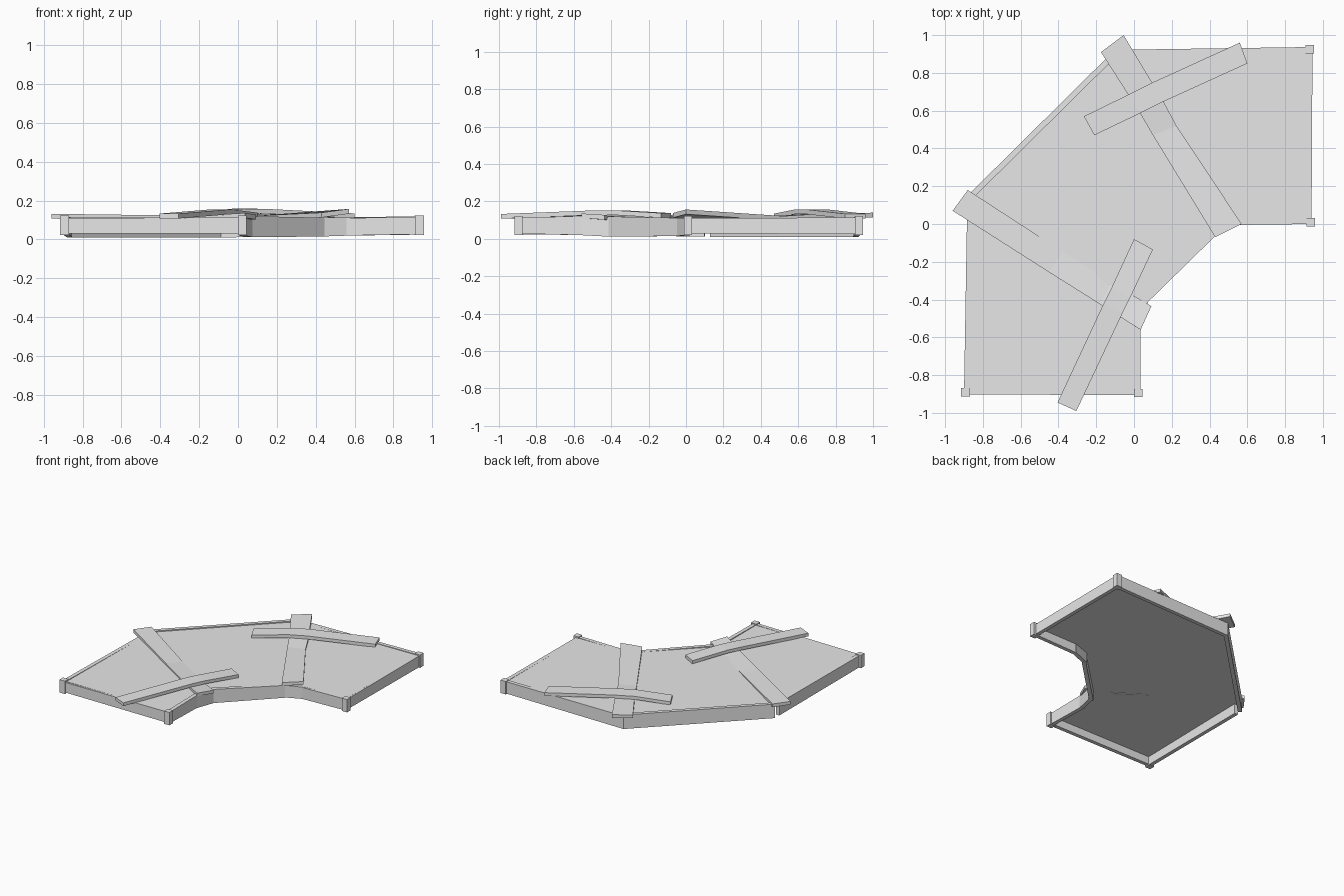
import bpy, bmesh
from mathutils import Vector

wood = bpy.data.materials.new("plain grey")
wood.diffuse_color = (0.8, 0.8, 0.8, 1)


def finish(name, bm):
    bmesh.ops.recalc_face_normals(bm, faces=bm.faces)
    me = bpy.data.meshes.new(name)
    bm.to_mesh(me)
    bm.free()
    me.materials.append(wood)
    ob = bpy.data.objects.new(name, me)
    bpy.context.collection.objects.link(ob)


def sweep(name, sections):
    """Box-like bar through a list of four-cornered sections."""
    bm = bmesh.new()
    rings = [[bm.verts.new(c) for c in s] for s in sections]
    for a, b in zip(rings, rings[1:]):
        for i in range(4):
            bm.faces.new((a[i], a[(i + 1) % 4], b[(i + 1) % 4], b[i]))
    bm.faces.new(rings[0])
    bm.faces.new(rings[-1])
    finish(name, bm)


def wall(name, p, q, bottom, top, width=0.03):
    """Upright board; bottom and top are (start, end) heights."""
    p, q = Vector(p), Vector(q)
    d = (q - p).normalized() * width / 2
    n = Vector((-d.y, d.x))
    sections = []
    for c, lo, hi in ((p, bottom[0], top[0]), (q, bottom[1], top[1])):
        sections.append([(*(c + n), lo), (*(c - n), lo), (*(c - n), hi), (*(c + n), hi)])
    sweep(name, sections)


def plank(name, rows, thick=0.025):
    """Flat board; each row is left xy, right xy, left top z, right top z."""
    sweep(name, [[(*l, zl), (*r, zr), (*r, zr - thick), (*l, zl - thick)]
                 for l, r, zl, zr in rows])


# Deck: bent outline, open underneath inside the frame
outline = [(-0.885, -0.89), (0.02, -0.89), (0.02, -0.55), (0.06, -0.42),
           (0.43, -0.05), (0.56, 0.01), (0.93, 0.01), (0.93, 0.92),
           (-0.08, 0.91), (-0.87, 0.13)]
bm = bmesh.new()
face = bm.faces.new([bm.verts.new((x, y, 0.09)) for x, y in outline])
top = bmesh.ops.extrude_face_region(bm, geom=[face])
bmesh.ops.translate(bm, vec=(0, 0, 0.022),
                    verts=[v for v in top["geom"] if isinstance(v, bmesh.types.BMVert)])
finish("deck", bm)

# Frame boards around the edge
wall("front_board", (-0.89, -0.888), (0.03, -0.89), (0.03, 0.03), (0.109, 0.115))
wall("left_board", (-0.885, -0.90), (-0.868, 0.10), (0.025, 0.012), (0.117, 0.111))
wall("outer_diagonal_board", (-0.87, 0.14), (-0.09, 0.912), (0.01, 0.01), (0.12, 0.12))
wall("back_board", (-0.10, 0.907), (0.94, 0.922), (0.01, 0.025), (0.111, 0.118))
wall("right_board", (0.93, 0.93), (0.925, 0.0), (0.025, 0.03), (0.114, 0.111))
wall("right_front_board", (0.94, 0.015), (0.55, 0.01), (0.027, 0.02), (0.116, 0.11))
wall("inner_diagonal_board", (0.435, -0.038), (0.045, -0.42), (0.015, 0.012), (0.112, 0.12))
wall("inner_left_board", (0.02, -0.54), (0.02, -0.90), (0.02, 0.028), (0.12, 0.116))
wall("inner_right_link", (0.57, 0.015), (0.42, -0.04), (0.02, 0.015), (0.112, 0.112))
wall("inner_left_link", (0.06, -0.41), (0.02, -0.56), (0.012, 0.02), (0.112, 0.112))

# Corner posts at the two open ends
for i, (x, y) in enumerate([(-0.892, -0.89), (0.022, -0.895), (0.93, 0.925), (0.935, 0.01)]):
    wall(f"corner_post_{i}", (x - 0.023, y), (x + 0.023, y), (0.022, 0.022), (0.123, 0.123), 0.044)

# Warped boards laid over the two seams
plank("right_seam_plank", [
    ((-0.175, 0.91), (-0.055, 1.0), 0.137, 0.140),
    ((0.03, 0.59), (0.155, 0.65), 0.130, 0.130),
    ((0.10, 0.47), (0.225, 0.52), 0.122, 0.122),
    ((0.43, -0.07), (0.57, 0.0), 0.138, 0.157)])
plank("left_seam_plank", [
    ((-0.96, 0.07), (-0.88, 0.18), 0.132, 0.132),
    ((-0.45, -0.255), (-0.38, -0.145), 0.125, 0.116),
    ((-0.18, -0.425), (-0.12, -0.31), 0.124, 0.110),
    ((0.035, -0.56), (0.092, -0.435), 0.136, 0.128)])

# Bent braces crossing the seam boards
plank("back_brace", [
    ((-0.265, 0.57), (-0.21, 0.47), 0.133, 0.135),
    ((-0.03, 0.685), (0.03, 0.585), 0.158, 0.158),
    ((0.10, 0.75), (0.15, 0.645), 0.158, 0.157),
    ((0.56, 0.96), (0.60, 0.85), 0.134, 0.134)])
plank("front_brace", [
    ((-0.405, -0.945), (-0.305, -0.99), 0.133, 0.133),
    ((-0.16, -0.42), (-0.06, -0.47), 0.153, 0.153),
    ((-0.12, -0.34), (-0.02, -0.39), 0.153, 0.153),
    ((0.0, -0.08), (0.10, -0.135), 0.138, 0.138)])
